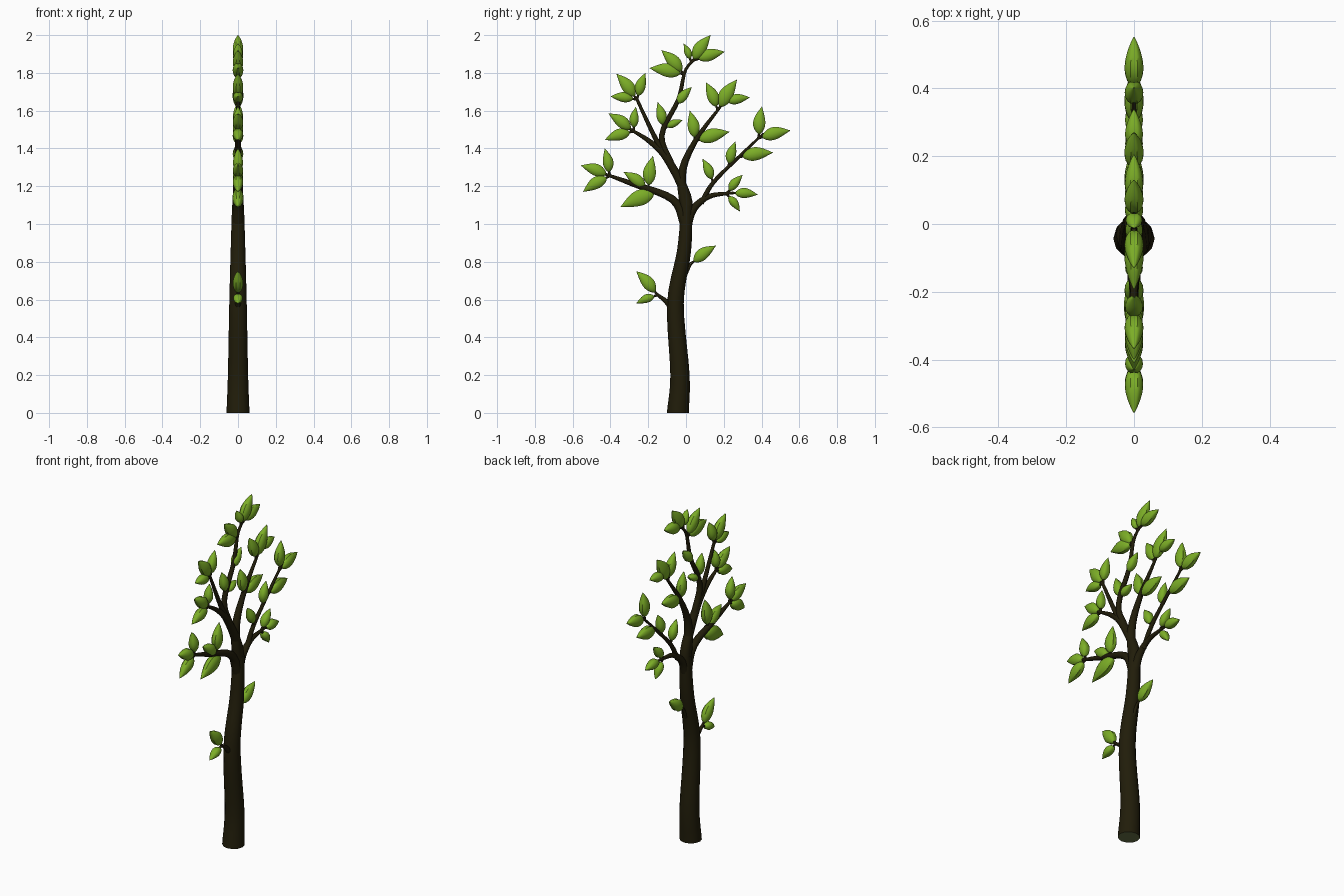
import bpy, bmesh, math
from mathutils import Vector

if "Cube" in bpy.data.objects:
    bpy.data.objects.remove(bpy.data.objects["Cube"])

STEPS = 5


def material(name, rgb):
    m = bpy.data.materials.new(name)
    m.diffuse_color = (*rgb, 1)
    m.use_nodes = True
    m.node_tree.nodes["Principled BSDF"].inputs["Base Color"].default_value = m.diffuse_color
    return m


BARK = material("dark bark", (0.015, 0.012, 0.003))
CUT = material("cut wood", (0.13, 0.16, 0.06))
GREEN = material("leaf green", (0.2, 0.42, 0.02))


def finish(bm, name, mat):
    bmesh.ops.recalc_face_normals(bm, faces=bm.faces)
    me = bpy.data.meshes.new(name)
    bm.to_mesh(me)
    bm.free()
    me.materials.append(mat)
    ob = bpy.data.objects.new(name, me)
    bpy.context.collection.objects.link(ob)
    bpy.ops.object.select_all(action='DESELECT')
    ob.select_set(True)
    bpy.context.view_layer.objects.active = ob
    bpy.ops.object.shade_smooth_by_angle(angle=math.radians(50))
    return ob


def ring(centre, side, wide, thick, sides=12, groove=1.0):
    """Ellipse: wide in the plane of the tree, thick along x, rim pressed in by groove."""
    out = []
    for k in range(sides):
        a = math.tau * k / sides
        w = wide * math.cos(a) * (groove if k in (0, sides // 2) else 1)
        out.append(centre + side * w + Vector((thick * math.sin(a), 0, 0)))
    return out


def loft(bm, rings):
    """Skin a list of equal point rings and cap both ends."""
    vs = [[bm.verts.new(p) for p in r] for r in rings]
    n = len(vs[0])
    for a, b in zip(vs, vs[1:]):
        for i in range(n):
            j = (i + 1) % n
            bm.faces.new((a[i], a[j], b[j], b[i]))
    bm.faces.new(vs[0][::-1])
    bm.faces.new(vs[-1])


def smooth_path(points):
    """Catmull-Rom curve through (y, z) points."""
    p = [Vector((0, y, z)) for y, z in points]
    p = [2 * p[0] - p[1]] + p + [2 * p[-1] - p[-2]]
    out = []
    for a, b, c, d in zip(p, p[1:], p[2:], p[3:]):
        for k in range(STEPS):
            t = k / STEPS
            out.append(0.5 * (2 * b + (c - a) * t + (2 * a - 5 * b + 4 * c - d) * t ** 2
                              + (3 * b - a - 3 * c + d) * t ** 3))
    return out + [p[-2]]


def tube(name, path, r0, r1, upright_start=False):
    """Round stem tapering evenly from r0 to r1."""
    rings = []
    last = len(path) - 1
    for i, c in enumerate(path):
        d = (path[min(i + 1, last)] - path[max(i - 1, 0)]).normalized()
        if upright_start and i == 0:
            d = Vector((0, 0, 1))
        r = r0 + (r1 - r0) * i / last
        rings.append(ring(c, Vector((0, -d.z, d.y)), r, r * 1.05))
    bm = bmesh.new()
    loft(bm, rings)
    return finish(bm, name, BARK)


def leaf(name, root, tip):
    """Plump pointed leaf on a short stalk."""
    base = root + (tip - root).normalized() * 0.018
    axis = tip - base
    size = axis.length
    side = Vector((0, -axis.z, axis.y)) / size
    bow = math.copysign(0.035 * size, axis.y)
    thick = 0.02 + 0.05 * size
    rings = []
    for k in range(15):
        t = k / 14
        w = max(math.sin(math.pi * t ** 0.75), 0.02)
        rings.append(ring(base + axis * t + side * (bow * math.sin(math.pi * t)),
                          side, 0.235 * size * w, thick * w ** 0.8, 16, 0.85))
    bm = bmesh.new()
    loft(bm, rings)
    finish(bm, name, GREEN)
    tube(name + "_stalk", [root, base, base + axis * 0.1], 0.008, 0.004)


def grow(name, r0, r1, points, sprigs):
    """Stem through (y, z) points; sprigs = {place along the stem: leaf tips}."""
    path = smooth_path(points)
    stem = tube(name, path, r0, r1, name == "trunk")
    count = 0
    for place, tips in sprigs.items():
        for y, z in tips:
            count += 1
            leaf(f"{name}_leaf_{count}", path[round(place * STEPS)], Vector((0, y, z)))
    return stem


# Trunk with its sawn underside, and its two small side shoots
trunk = grow("trunk", .058, .03, [(-.043, 0), (-.032, .2), (-.056, .58), (-.01, .86), (.005, 1.1)], {})
trunk.data.materials.append(CUT)
for face in trunk.data.polygons:
    if face.center.z < 0.001:
        face.material_index = 1
grow("left_shoot", .02, .008, [(-.06, .53), (-.1, .585), (-.15, .625)],
     {2: [(-.263, .75), (-.263, .58)]})
grow("right_shoot", .012, .007, [(-.01, .72), (.025, .79)], {1: [(.158, .885)]})

# Left side of the crown
grow("low_left_branch", .028, .007, [(0, .99), (-.07, 1.13), (-.29, 1.215), (-.43, 1.265)],
     {1.6: [(-.175, 1.36), (-.33, 1.275)], 1.4: [(-.347, 1.09)],
      2.8: [(-.43, 1.4), (-.557, 1.31), (-.545, 1.17)]})
grow("left_main_branch", .033, .007, [(0, 1), (0, 1.15), (-.1, 1.345), (-.19, 1.435), (-.3, 1.505)],
     {3.8: [(-.41, 1.585), (-.265, 1.62), (-.43, 1.445)]})
grow("upper_left_branch", .018, .008, [(-.08, 1.32), (-.16, 1.45), (-.26, 1.66)],
     {2: [(-.368, 1.795), (-.215, 1.8), (-.4, 1.675)]})
grow("top_branch", .018, .005, [(-.075, 1.31), (-.128, 1.47), (-.04, 1.66), (0, 1.82), (.08, 1.895)],
     {1.2: [(-.15, 1.645), (-.017, 1.55)], 1.8: [(.03, 1.725)],
      2.8: [(-.193, 1.825), (-.13, 1.92)],
      3.4: [(.13, 2), (-.012, 1.955)], 3.6: [(.205, 1.912)]})

# Right side of the crown
grow("low_right_branch", .026, .008, [(0, .98), (.04, 1.08), (.12, 1.145), (.24, 1.165)],
     {2.8: [(.3, 1.26), (.285, 1.066)], 3: [(.38, 1.155)]})
grow("right_branch", .014, .006, [(.08, 1.11), (.145, 1.22), (.28, 1.355), (.41, 1.48)],
     {1: [(.088, 1.345)], 1.6: [(.262, 1.437)], 2: [(.46, 1.378)],
      2.8: [(.402, 1.622), (.552, 1.495)]})
grow("right_main_branch", .03, .006, [(.005, 1.04), (-.022, 1.26), (.05, 1.44), (.2, 1.645)],
     {2: [(.02, 1.6), (.23, 1.488)],
      2.8: [(.105, 1.75), (.27, 1.765)], 3: [(.338, 1.67)]})
